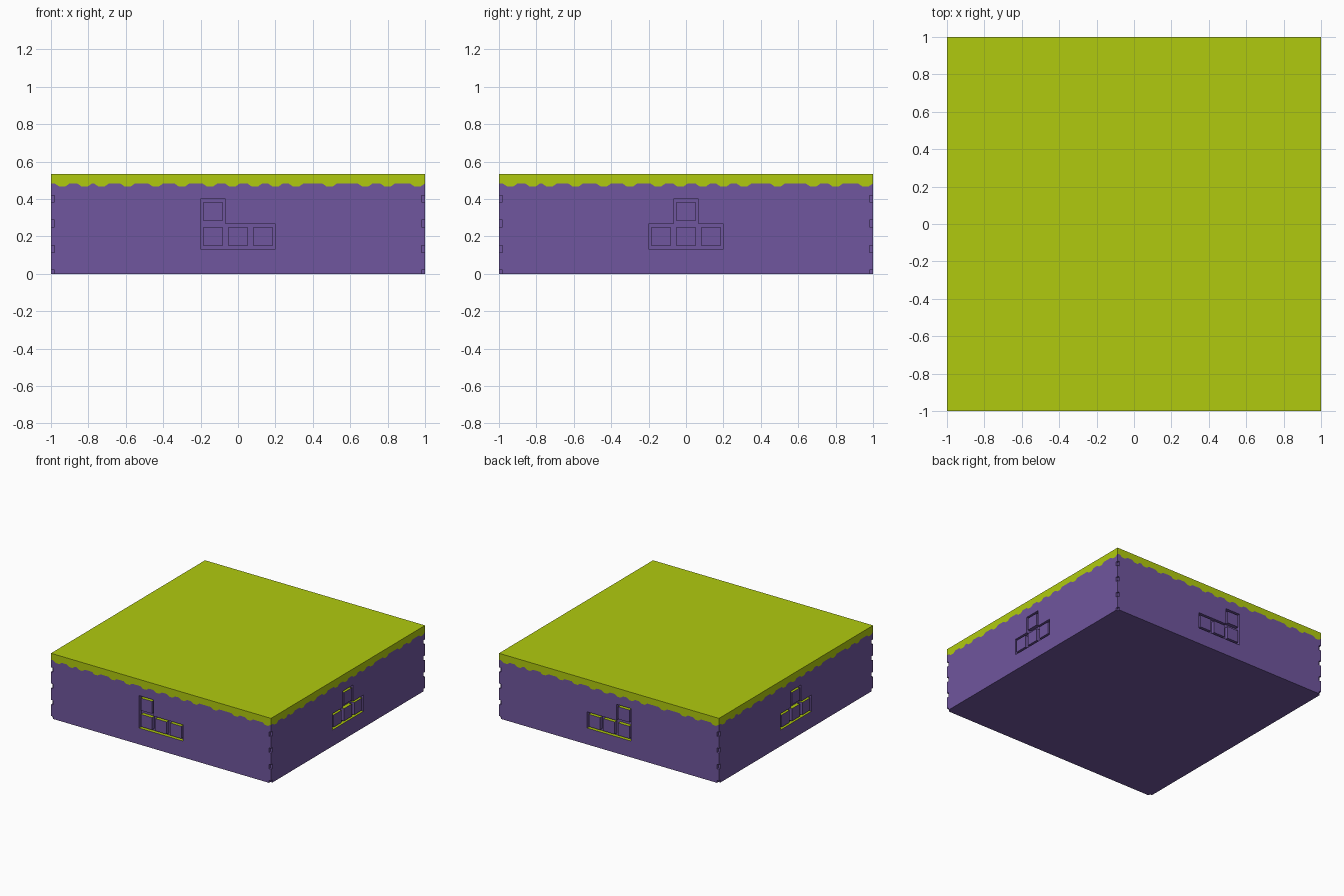
import bpy, bmesh, math
from mathutils import Matrix, Vector

if "Cube" in bpy.data.objects:
    bpy.data.objects.remove(bpy.data.objects["Cube"])

HALF, TOP, EDGE, DIP = 1.0, 0.535, 0.482, 0.466
SOIL = 0.999                       # soil sits a hair inside the grass skirt
CELL, RIM, BASE, DEPTH = 0.1335, 0.016, 0.134, 0.03


def material(name, rgb):
    m = bpy.data.materials.new(name)
    m.diffuse_color = (*rgb, 1)
    m.use_nodes = True
    m.node_tree.nodes["Principled BSDF"].inputs["Base Color"].default_value = m.diffuse_color
    return m


purple = material("purple soil", (0.162, 0.093, 0.342))
lime = material("lime grass", (0.434, 0.591, 0.0045))


def make(name, bm, mats):
    bmesh.ops.recalc_face_normals(bm, faces=bm.faces)
    me = bpy.data.meshes.new(name)
    bm.to_mesh(me)
    bm.free()
    for m in mats:
        me.materials.append(m)
    ob = bpy.data.objects.new(name, me)
    bpy.context.collection.objects.link(ob)
    return ob


def box(bm, lo, hi):
    lo, hi = Vector(lo), Vector(hi)
    mat = Matrix.Translation((lo + hi) / 2) @ Matrix.Diagonal((*(hi - lo), 1))
    return bmesh.ops.create_cube(bm, size=1, matrix=mat)["verts"]


def add_groove(bm, cells, xf):
    """Channel around the square blocks of a four-cell figure."""
    us, vs = [], []
    for i in range(3):
        u = (i - 1.5) * CELL
        us += [u, u + RIM, u + CELL - RIM]
    us.append(1.5 * CELL)
    for j in range(2):
        v = BASE + j * CELL
        vs += [v, v + RIM, v + CELL - RIM]
    vs.append(BASE + 2 * CELL)
    grid, faces = {}, []

    def vert(a, b):
        if (a, b) not in grid:
            grid[a, b] = bm.verts.new(xf @ Vector((us[a], -SOIL - 0.05, vs[b])))
        return grid[a, b]

    for a in range(9):
        for b in range(6):
            block = a % 3 == 1 and b % 3 == 1
            if (a // 3, b // 3) in cells and not block:
                faces.append(bm.faces.new([vert(a, b), vert(a + 1, b),
                                           vert(a + 1, b + 1), vert(a, b + 1)]))
    ext = bmesh.ops.extrude_face_region(bm, geom=faces, use_keep_orig=True)["geom"]
    move = xf.to_3x3() @ Vector((0, 0.05 + DEPTH, 0))
    bmesh.ops.translate(bm, vec=move, verts=[g for g in ext if isinstance(g, bmesh.types.BMVert)])


# cutter: figures on the four sides and nicks on the corner edges
bm = bmesh.new()
row = {(0, 0), (1, 0), (2, 0)}
flip = Matrix.Diagonal((1, -1, 1, 1))
quarter = Matrix.Rotation(math.pi / 2, 4, 'Z')
for xf in (Matrix.Identity(4), flip):
    add_groove(bm, row | {(0, 1)}, xf)
    add_groove(bm, row | {(1, 1)}, quarter @ xf)
for sx in (-1, 1):
    for sy in (-1, 1):
        for z0, z1 in ((-0.05, 0.02), (0.115, 0.152), (0.25, 0.287), (0.383, 0.42)):
            vs = box(bm, (-0.018, -0.018, z0), (0.018, 0.018, z1))
            bmesh.ops.translate(bm, vec=(sx * SOIL, sy * SOIL, 0), verts=vs)
cutter = make("groove_cutter", bm, [purple])
cutter.hide_render = True

# soil block
bm = bmesh.new()
box(bm, (-SOIL, -SOIL, 0), (SOIL, SOIL, TOP - 0.005))
soil = make("soil_block", bm, [purple, lime])
mod = soil.modifiers.new("grooves", 'BOOLEAN')
mod.object, mod.operation, mod.solver = cutter, 'DIFFERENCE', 'EXACT'
bpy.context.view_layer.objects.active = soil
soil.select_set(True)
bpy.ops.object.modifier_apply(modifier=mod.name)
bpy.data.objects.remove(cutter)
for p in soil.data.polygons:       # ledges facing up inside the figures are grassy
    p.material_index = 1 if p.normal.z > 0.5 and max(abs(p.center.x), abs(p.center.y)) > 0.9 \
        and min(abs(p.center.x), abs(p.center.y)) < 0.5 else 0

# grass cap with a ragged skirt
dips = [-0.94, -0.82, -0.73, -0.59, -0.44, -0.30, -0.15, -0.03,
        0.09, 0.20, 0.31, 0.49, 0.68, 0.80, 0.96]
profile = [(-HALF, EDGE)]
for d in dips:
    profile += [(d - 0.038, EDGE), (d - 0.015, DIP), (d + 0.015, DIP)]
    if d + 0.038 < HALF:
        profile.append((d + 0.038, EDGE))
profile += [(HALF, EDGE), (HALF, TOP), (-HALF, TOP)]
bm = bmesh.new()
for k in range(4):
    rot = Matrix.Rotation(k * math.pi / 2, 4, 'Z')
    bm.faces.new([bm.verts.new(rot @ Vector((x, -HALF, z))) for x, z in profile])
bm.faces.new([bm.verts.new((x, y, TOP)) for x, y in
              ((-HALF, -HALF), (HALF, -HALF), (HALF, HALF), (-HALF, HALF))])
bmesh.ops.remove_doubles(bm, verts=bm.verts, dist=1e-4)
make("grass_cap", bm, [lime])
